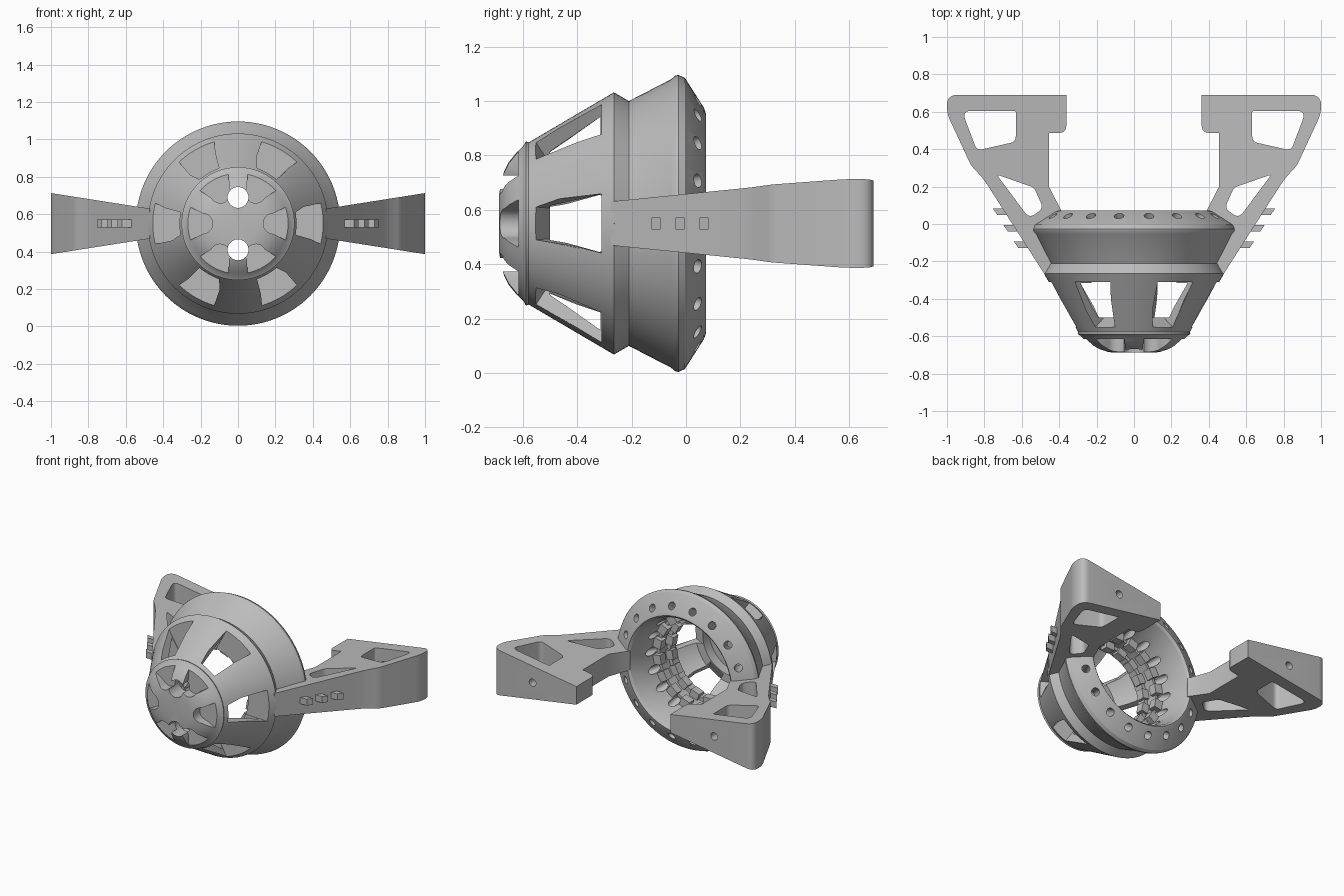
import bpy, bmesh, math
from mathutils import Matrix, Vector

cube = bpy.data.objects.get("Cube")
if cube:
    bpy.data.objects.remove(cube)

AXIS_Z = 0.55
CENTRE = Matrix.Translation((0, 0, AXIS_Z))

grey = bpy.data.materials.new("matte_grey")
grey.use_nodes = True
COLOUR = (0.5, 0.5, 0.5, 1)
grey.diffuse_color = COLOUR
grey.node_tree.nodes["Principled BSDF"].inputs["Base Color"].default_value = COLOUR


def make(name, bm):
    bmesh.ops.recalc_face_normals(bm, faces=bm.faces)
    mesh = bpy.data.meshes.new(name)
    bm.to_mesh(mesh)
    bm.free()
    mesh.materials.append(grey)
    ob = bpy.data.objects.new(name, mesh)
    bpy.context.collection.objects.link(ob)
    return ob


def select(ob):
    bpy.ops.object.select_all(action='DESELECT')
    ob.select_set(True)
    bpy.context.view_layer.objects.active = ob


def cut(ob, bm):
    """Subtract a cutter mesh, apply it and drop the cutter."""
    cutter = make("cutter", bm)
    cutter.hide_render = True
    mod = ob.modifiers.new("cut", 'BOOLEAN')
    mod.operation, mod.solver, mod.object = 'DIFFERENCE', 'EXACT', cutter
    select(ob)
    bpy.ops.object.modifier_apply(modifier=mod.name)
    bpy.data.objects.remove(cutter)


def smooth(ob):
    select(ob)
    bpy.ops.object.shade_smooth_by_angle(angle=math.radians(28))


def lathe(name, profile, closed, steps=96):
    """Spin a (radius, y) profile about the long axis."""
    bm = bmesh.new()
    vs = [bm.verts.new((r, y, AXIS_Z)) for r, y in profile]
    pairs = list(zip(vs, vs[1:] + vs[:1])) if closed else list(zip(vs, vs[1:]))
    es = [bm.edges.new(p) for p in pairs]
    bmesh.ops.spin(bm, geom=vs + es, cent=(0, 0, AXIS_Z), axis=(0, 1, 0),
                   angle=math.tau, steps=steps)
    bmesh.ops.remove_doubles(bm, verts=bm.verts, dist=1e-5)
    return make(name, bm)


def loft(bm, low, high):
    """Closed solid between two matching loops of points."""
    a = [bm.verts.new(p) for p in low]
    b = [bm.verts.new(p) for p in high]
    bm.faces.new(a[::-1])
    bm.faces.new(b)
    for i in range(len(a)):
        j = (i + 1) % len(a)
        bm.faces.new((a[i], a[j], b[j], b[i]))


def rod(bm, radius, length, matrix):
    bmesh.ops.create_cone(bm, cap_ends=True, segments=24, radius1=radius, radius2=radius,
                          depth=length, matrix=matrix)


def along_y(x, y, z):
    return Matrix.Translation((x, y, z)) @ Matrix.Rotation(math.pi / 2, 4, 'X')


def turn(angle):
    return CENTRE @ Matrix.Rotation(angle, 4, 'Y')


def rounded(points):
    """Outline from (x, y, corner radius) points with rounded corners."""
    out = []
    for i, (x, y, r) in enumerate(points):
        p = Vector((x, y))
        if not r:
            out.append(p)
            continue
        before = Vector(points[i - 1][:2]) - p
        after = Vector(points[(i + 1) % len(points)][:2]) - p
        a, b = p + before.normalized() * r, p + after.normalized() * r
        for k in range(7):
            t = k / 6
            out.append(a * (1 - t) ** 2 + p * 2 * t * (1 - t) + b * t * t)
    return out


# Main housing: vented cone, flange, rear ring and stepped bore
housing = lathe("housing", [
    (.22, -.58), (.297, -.58), (.482, -.265), (.45, -.21), (.53, -.055), (.543, -.04),
    (.546, -.028), (.535, -.004), (.425, .066), (.405, .073), (.39, .06), (.36, -.03),
    (.35, -.17), (.32, -.17), (.32, -.25), (.295, -.25), (.295, -.315), (.405, -.315),
    (.275, -.5), (.22, -.5)], True)

# Six cone windows
bm = bmesh.new()
for i in range(6):
    m = turn(math.radians(60 * i))
    inner = [(.2, -.488, -.055), (.2, -.31, -.1), (.2, -.31, .1), (.2, -.488, .055)]
    outer = [(.6, -.72, -.075), (.6, -.31, -.115), (.6, -.31, .115), (.6, -.72, .075)]
    loft(bm, [m @ Vector(p) for p in inner], [m @ Vector(p) for p in outer])
cut(housing, bm)

# Eighteen slanted holes around the rear ring
bm = bmesh.new()
normal = Vector((.54, .84, 0)).normalized()
for i in range(18):
    m = (turn(math.radians(20 * i))
         @ Matrix.Translation(Vector((.462, .045, 0)) - .1 * normal)
         @ normal.to_track_quat('Z', 'Y').to_matrix().to_4x4())
    rod(bm, .026, .3, m)
cut(housing, bm)
smooth(housing)

# Two rows of blocks lining the bore
for name, radius, y in (("bore_blocks_rear", .325, -.165), ("bore_blocks_front", .3, -.26)):
    bm = bmesh.new()
    for i in range(18):
        m = (turn(math.radians(20 * i + 10)) @ Matrix.Translation((radius, y, 0))
             @ Matrix.Diagonal((.06, .055, .065, 1)))
        bmesh.ops.create_cube(bm, size=1, matrix=m)
    make(name, bm)

# Domed nose cap
nose = lathe("nose_cap", [(0, -.688), (.11, -.688), (.15, -.682), (.19, -.67), (.225, -.652),
                          (.262, -.622), (.285, -.598), (.302, -.588), (.295, -.57), (0, -.57)], False)

# Six petal recesses in the cap
arc = [math.radians(-19 + 3.8 * k) for k in range(11)]
petal = [(.268 * math.cos(a), .268 * math.sin(a)) for a in arc]
petal += [(.19 - .055 * math.sin(a), .055 * math.cos(a))
          for a in [math.pi * k / 10 for k in range(11)]]
for i in range(6):
    m = turn(math.radians(60 * i))
    bm = bmesh.new()
    loft(bm, [m @ Vector((x, -.8, z)) for x, z in petal],
         [m @ Vector((x, -.614, z)) for x, z in petal])
    cut(nose, bm)

# Two round through holes
bm = bmesh.new()
for side in (1, -1):
    rod(bm, .056, .5, along_y(0, -.6, AXIS_Z + .14 * side))
cut(nose, bm)
smooth(nose)

# Side arms
ARM = [(.42, -.275, 0), (.474, -.275, 0), (.81, .25, .06), (.87, .31, .03), (1.0, .59, .04),
       (1.0, .69, .055), (.362, .69, 0), (.362, .487, .04), (.455, .487, 0), (.455, .2, 0),
       (.385, .065, 0), (.41, -.05, 0)]
LOWER_GAP = [(.535, .195, .02), (.735, .265, .02), (.56, .03, .04), (.485, .085, .03)]
UPPER_GAP = [(.632, .605, .01), (.92, .605, .05), (.84, .393, .03), (.632, .44, .03)]


def half_height(x):
    return .08 + .157 * (x - .47)


for side, label in ((1, "left"), (-1, "right")):
    bm = bmesh.new()
    shape = rounded(ARM)
    loft(bm, [(side * p.x, p.y, AXIS_Z - half_height(p.x)) for p in shape],
         [(side * p.x, p.y, AXIS_Z + half_height(p.x)) for p in shape])
    arm = make(label + "_arm", bm)
    for gap in (LOWER_GAP, UPPER_GAP):
        bm = bmesh.new()
        shape = rounded(gap)
        loft(bm, [(side * p.x, p.y, 0) for p in shape], [(side * p.x, p.y, 1.2) for p in shape])
        cut(arm, bm)
    # Screw hole in the rear plate
    bm = bmesh.new()
    rod(bm, .026, .2, along_y(side * .7, .68, AXIS_Z))
    cut(arm, bm)
    smooth(arm)

    # Three slanted pegs on the outer face
    bm = bmesh.new()
    for k in range(3):
        y = -.11 + .088 * k
        x = .579 + .056 * k
        plan = [(x - .05, y - .017), (x + .04, y - .017), (x + .064, y + .017), (x - .03, y + .017)]
        loft(bm, [(side * a, b, AXIS_Z - .022) for a, b in plan],
             [(side * a, b, AXIS_Z + .022) for a, b in plan])
    make(label + "_pegs", bm)
